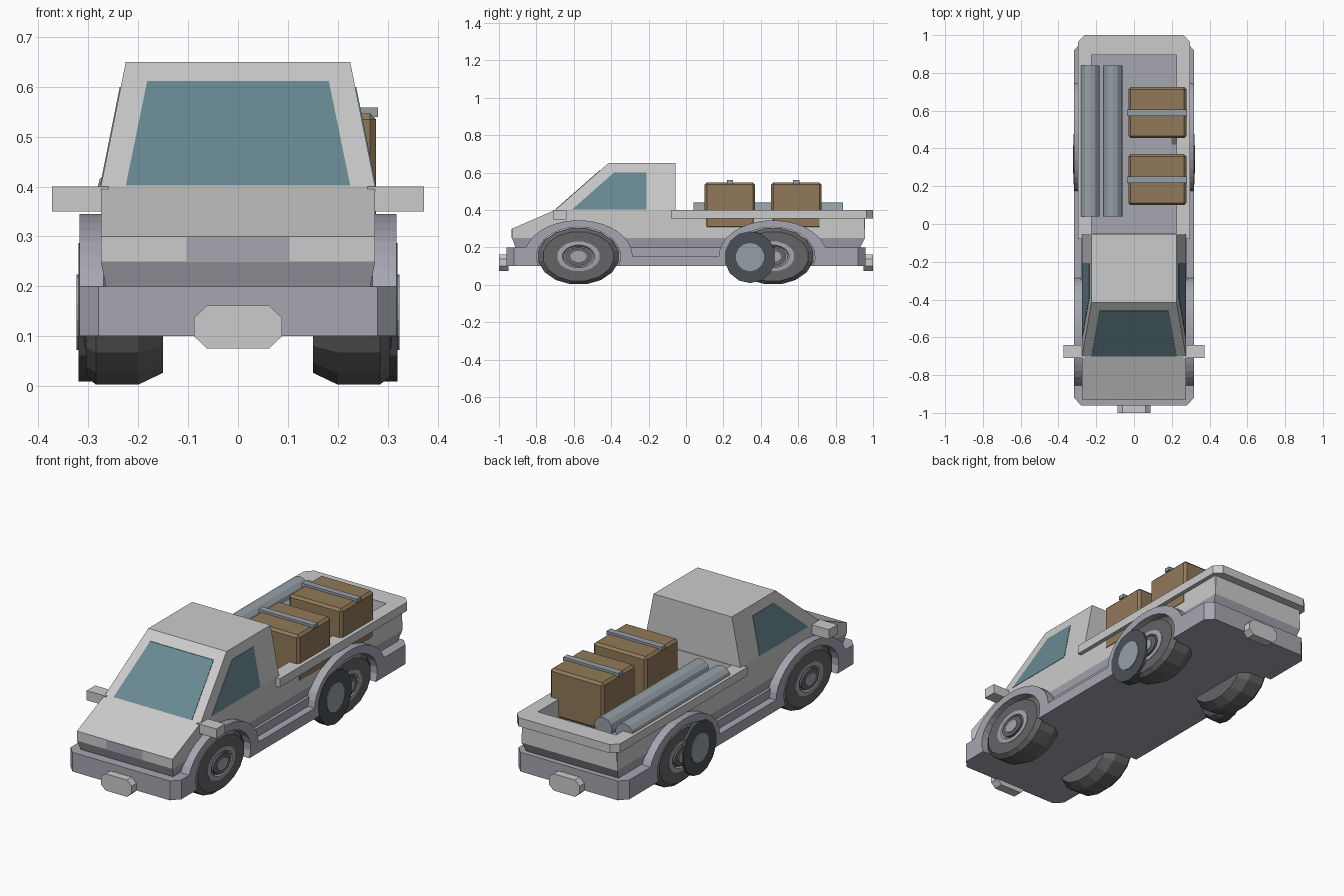
import bpy, bmesh, math

if "Cube" in bpy.data.objects:
    bpy.data.objects.remove(bpy.data.objects["Cube"])


def material(name, rgb):
    m = bpy.data.materials.new(name)
    m.diffuse_color = (*rgb, 1)
    m.use_nodes = True
    m.node_tree.nodes["Principled BSDF"].inputs["Base Color"].default_value = m.diffuse_color
    return m


trim = material("trim", (0.38, 0.38, 0.44))
rubber = material("rubber", (0.13, 0.13, 0.135))
glass = material("glass", (0.14, 0.25, 0.29))
wood = material("wood", (0.28, 0.19, 0.10))
steel = material("steel", (0.30, 0.35, 0.39))
dark = material("dark_steel", (0.07, 0.08, 0.09))


def loft(name, loops, mat=None, closed=False, bevel=0):
    """Skin a series of equal-length point loops, capped or joined end to end."""
    bm = bmesh.new()
    rows = [[bm.verts.new(p) for p in loop] for loop in loops]
    n = len(rows[0])
    for a, b in zip(rows, rows[1:] + (rows[:1] if closed else [])):
        for i in range(n):
            j = (i + 1) % n
            bm.faces.new((a[i], a[j], b[j], b[i]))
    if not closed:
        bm.faces.new(rows[0])
        bm.faces.new(rows[-1])
    bmesh.ops.recalc_face_normals(bm, faces=bm.faces)
    if bevel:
        bmesh.ops.bevel(bm, geom=bm.edges[:], offset=bevel, segments=1, affect='EDGES')
    me = bpy.data.meshes.new(name)
    bm.to_mesh(me)
    bm.free()
    ob = bpy.data.objects.new(name, me)
    bpy.context.collection.objects.link(ob)
    if mat:
        me.materials.append(mat)
    return ob


def rect(x, y0, y1, z):
    return [(-x, y0, z), (x, y0, z), (x, y1, z), (-x, y1, z)]


def box(name, x0, x1, y0, y1, z0, z1, mat=None, bevel=0):
    loops = [[(x0, y0, z), (x1, y0, z), (x1, y1, z), (x0, y1, z)] for z in (z0, z1)]
    return loft(name, loops, mat, bevel=bevel)


def extrude_x(name, profile, x0, x1, mat=None):
    return loft(name, [[(x, y, z) for y, z in profile] for x in (x0, x1)], mat)


def arc(cy, a, b, start, end, n=16):
    pts = []
    for i in range(n + 1):
        t = math.radians(start + (end - start) * i / n)
        pts.append((cy + a * math.cos(t), 0.15 + b * math.sin(t)))
    return pts


def lathe_x(name, side, y, z, ry, rz, steps, n, mat):
    """Round part about the x axis; steps are (x, radius fraction)."""
    ang = [2 * math.pi * (i + 0.5) / n for i in range(n)]
    return loft(name, [[(side * x, y + ry * r * math.cos(t), z + rz * r * math.sin(t))
                        for t in ang] for x, r in steps], mat)


FRONT, REAR = -0.575, 0.465

# Chassis slab and side skirts with wheel arches
box("chassis", -0.28, 0.28, -0.96, 0.96, 0.10, 0.20, trim)
skirt = [(-0.96, 0.10)] + arc(FRONT, 0.225, 0.158, 198.5, -18.5)
skirt += arc(REAR, 0.225, 0.158, 198.5, -18.5) + [(0.96, 0.10), (0.96, 0.20)]
skirt += arc(REAR, 0.29, 0.195, 15, 178.5) + arc(FRONT, 0.29, 0.195, 1.5, 165) + [(-0.96, 0.20)]
for s, side in ((1, "right"), (-1, "left")):
    loft(side + "_skirt", [[(s * x, max(-lim, min(lim, y)), z) for y, z in skirt]
                           for x, lim in ((0.27, 0.96), (0.28, 0.96), (0.318, 0.92))], trim)

# Lower body: dark sill, hood and bed floor
loft("sill", [rect(0.264, -0.91, 0.93, 0.195), rect(0.275, -0.93, 0.957, 0.25)], trim)
extrude_x("lower_body", [(-0.93, 0.25), (-0.93, 0.30), (-0.70, 0.40), (-0.055, 0.40),
                         (-0.055, 0.298), (0.957, 0.298), (0.957, 0.25)], -0.275, 0.275)
box("grille", -0.103, 0.103, -0.932, -0.92, 0.251, 0.299, trim)

# Cab
loft("cab", [rect(0.275, -0.70, -0.055, 0.40), rect(0.225, -0.415, -0.055, 0.65)])


def slope_y(z):
    return -0.70 + (z - 0.40) * 1.14


def slope_x(z):
    return 0.275 - (z - 0.40) * 0.2


# Windows as thin panes lying on the cab faces
pane = [(-0.225, 0.402), (0.225, 0.402), (0.182, 0.612), (-0.182, 0.612)]
loft("windscreen", [[(x, slope_y(z) + d, z) for x, z in pane] for d in (0.01, -0.003)], glass)
side_pane = [(-0.61, 0.402), (-0.21, 0.402), (-0.21, 0.60), (-0.385, 0.60)]
for s, side in ((1, "right"), (-1, "left")):
    loft(side + "_window", [[(s * (slope_x(z) + d), y, z) for y, z in side_pane]
                            for d in (-0.01, 0.002)], glass)
    xs = sorted((s * 0.26, s * 0.373))
    box(side + "_mirror", *xs, -0.71, -0.64, 0.35, 0.40)


# Bed walls, overhanging rail and floor liner
def bed_loop(x, y0, y1, c, z):
    return [(-x, y0, z), (x, y0, z), (x, y1 - c, z), (x - c, y1, z), (c - x, y1, z), (-x, y1 - c, z)]


def bed_ring(name, x, y0, y1, c, z0, z1):
    inner = (0.225, -0.05, 0.895, 0.002)
    loft(name, [bed_loop(x, y0, y1, c, z0), bed_loop(x, y0, y1, c, z1),
                bed_loop(*inner, z1), bed_loop(*inner, z0)], closed=True)


bed_ring("bed_walls", 0.275, -0.07, 0.957, 0.003, 0.298, 0.356)
bed_ring("bed_rail", 0.297, -0.08, 1.0, 0.035, 0.355, 0.40)
box("bed_floor", -0.225, 0.225, -0.055, 0.895, 0.29, 0.301, trim)

# Bumper plates with cut corners
plate = [(-0.088, 0.10), (-0.062, 0.075), (0.062, 0.075), (0.088, 0.10),
         (0.088, 0.137), (0.062, 0.162), (-0.062, 0.162), (-0.088, 0.137)]
for name, y0, y1 in (("front_plate", -1.0, -0.95), ("rear_plate", 0.95, 1.0)):
    loft(name, [[(x, y, z) for x, z in plate] for y in (y0, y1)])

# Wheels, stretched lengthwise, and a round side canister by each rear wheel
for s, side in ((1, "right"), (-1, "left")):
    for end, y in (("front", FRONT), ("rear", REAR)):
        w = f"{end}_{side}_"
        lathe_x(w + "tyre", s, y, 0.152, 0.218, 0.152,
                [(0.15, 0.84), (0.20, 1), (0.285, 1), (0.305, 0.88), (0.305, 0.52), (0.292, 0.5)], 16, rubber)
        lathe_x(w + "rim", s, y, 0.152, 0.218, 0.152,
                [(0.28, 0.53), (0.307, 0.53), (0.309, 0.40), (0.297, 0.36)], 16, trim)
        lathe_x(w + "rim_dish", s, y, 0.152, 0.218, 0.152, [(0.29, 0.33), (0.311, 0.33), (0.311, 0.2)], 16, rubber)
        lathe_x(w + "hub", s, y, 0.152, 0.218, 0.152, [(0.29, 0.20), (0.314, 0.20), (0.314, 0.1)], 12, trim)
    lathe_x(side + "_canister", s, 0.342, 0.148, 0.137, 0.139,
            [(0.25, 0.9), (0.27, 1), (0.32, 1)], 14, dark)
    lathe_x(side + "_canister_cap", s, 0.342, 0.148, 0.076, 0.076, [(0.30, 1), (0.324, 1)], 14, steel)

# Cargo: strapped crates and two pipes
for i, y in enumerate((0.235, 0.59)):
    box(f"crate_{i + 1}", -0.03, 0.277, y - 0.135, y + 0.135, 0.30, 0.547, wood, 0.012)
    box(f"crate_strap_{i + 1}", -0.036, 0.281, y - 0.017, y + 0.017, 0.54, 0.559, steel)
for i, x in enumerate((-0.233, -0.112)):
    loft(f"pipe_{i + 1}", [[(x + 0.051 * math.cos(t), y, 0.39 + 0.05 * math.sin(t))
                           for t in (k * math.pi / 6 for k in range(12))] for y in (0.04, 0.84)], steel)
